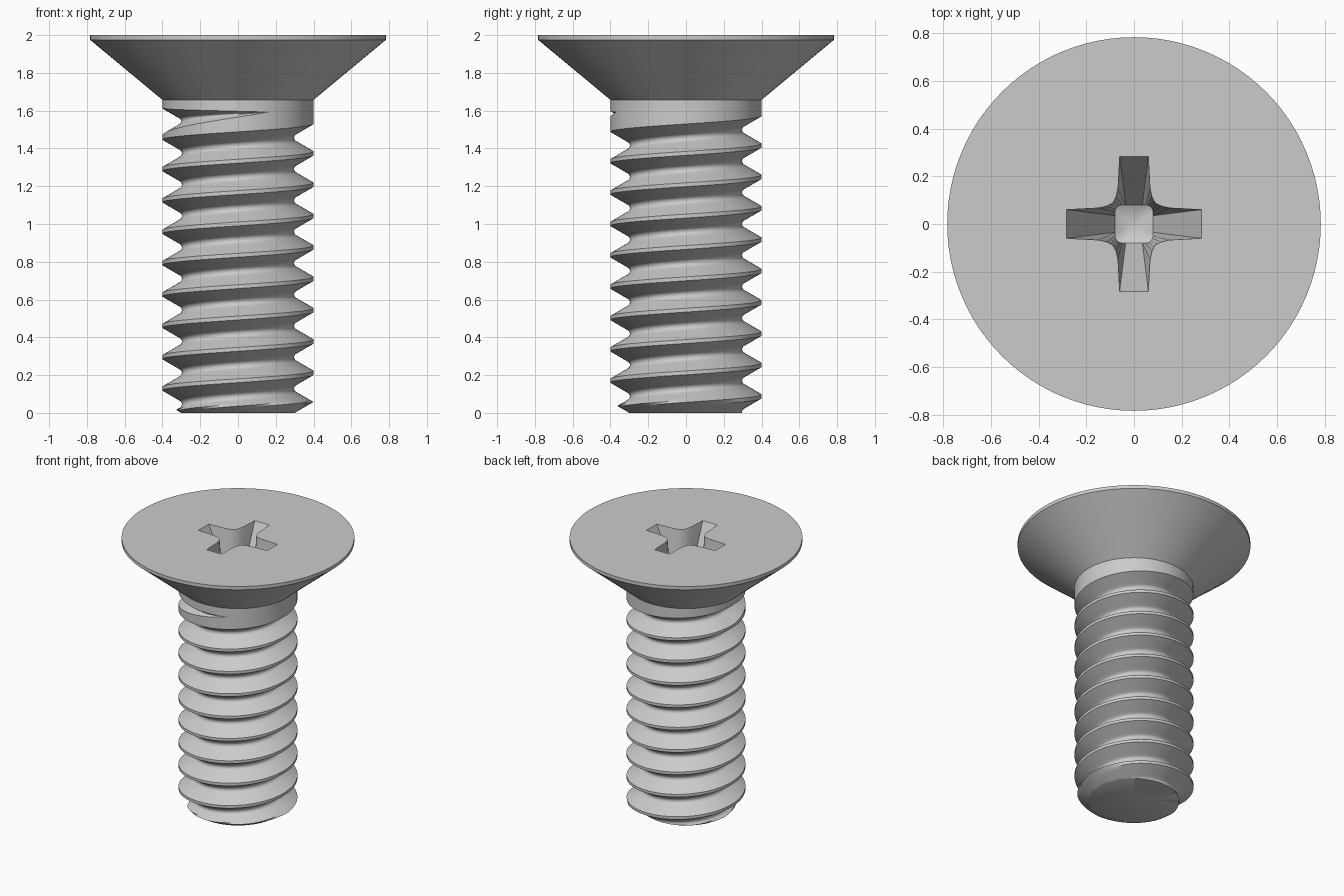
import bpy, bmesh
from math import pi, sin, cos, tan, radians

old = bpy.data.objects.get("Cube")
if old:
    bpy.data.objects.remove(old, do_unlink=True)

SEG = 96
SHANK_R, HEAD_R = 0.4, 0.783
NECK_Z, RIM_Z, TOP_Z = 1.657, 1.975, 2.0
PITCH, ROOT_DEPTH, ROOT_R = 0.166, 0.103, 0.023

steel = bpy.data.materials.new("light grey steel")
steel.use_nodes = True
grey = (0.6, 0.6, 0.6, 1)
steel.diffuse_color = grey
steel.node_tree.nodes["Principled BSDF"].inputs["Base Color"].default_value = grey


def finish(bm, name):
    mesh = bpy.data.meshes.new(name)
    bm.to_mesh(mesh)
    bm.free()
    obj = bpy.data.objects.new(name, mesh)
    bpy.context.collection.objects.link(obj)
    mesh.materials.append(steel)
    bpy.ops.object.select_all(action='DESELECT')
    obj.select_set(True)
    bpy.context.view_layer.objects.active = obj
    bpy.ops.object.shade_smooth_by_angle(angle=radians(32))
    return obj


def ring(bm, points, z):
    return [bm.verts.new((x, y, z)) for x, y in points]


def loft(bm, a, b):
    n = len(a)
    for i in range(n):
        bm.faces.new((a[i], a[(i + 1) % n], b[(i + 1) % n], b[i]))


def loop_edges(bm, verts):
    return [bm.edges.get((verts[i - 1], verts[i])) for i in range(len(verts))]


def circle(r):
    return [(r * cos(2 * pi * i / SEG), r * sin(2 * pi * i / SEG)) for i in range(SEG)]


def cross(corner):
    # repeat one inner corner of the cross around the axis
    pts = []
    for x, y in corner:
        pts.append((x, y))
    for _ in range(3):
        pts += [(-y, x) for x, y in pts[-len(corner):]]
    return pts


def mirrored(half):
    return half + [(y, x) for x, y in reversed(half)]


# countersunk head: cone, thin rim, flat top and tapered cross recess
bm = bmesh.new()
neck = ring(bm, circle(SHANK_R), NECK_Z)
rim = ring(bm, circle(HEAD_R), RIM_Z)
top = ring(bm, circle(HEAD_R), TOP_Z)
loft(bm, neck, rim)
loft(bm, rim, top)

mouth_pts = cross(mirrored([(0.282, 0.06), (0.15, 0.067), (0.115, 0.075), (0.096, 0.084)]))
floor_pts = cross(mirrored([(0.08, 0.035), (0.08, 0.05), (0.078, 0.06), (0.073, 0.068)]))
mouth = ring(bm, mouth_pts, TOP_Z)
floor = ring(bm, floor_pts, TOP_Z - 0.4)
loft(bm, floor, mouth)
tip = bm.verts.new((0, 0, TOP_Z - 0.44))
for i in range(len(floor)):
    bm.faces.new((floor[i], tip, floor[i - 1]))
mouth_edges = loop_edges(bm, mouth)
bmesh.ops.triangle_fill(bm, use_beauty=True, edges=loop_edges(bm, top) + mouth_edges,
                        normal=(0, 0, 1))
bmesh.ops.recalc_face_normals(bm, faces=bm.faces)
flat = [f for f in bm.faces if all(abs(v.co.z - TOP_Z) < 1e-5 for v in f.verts)]
if flat[0].normal.z < 0:
    bmesh.ops.reverse_faces(bm, faces=bm.faces)
finish(bm, "countersunk_head")

# groove section as (offset along the axis, depth): straight flank, round root
arc = [(ROOT_R * sin(radians(a)), ROOT_DEPTH - ROOT_R * (1 - cos(radians(a))))
       for a in range(-60, 61, 20)]
flank_z, flank_d = arc[-1]
flank = [(flank_z + flank_d * (1 - k) * tan(pi / 6), flank_d * k)
         for k in (0.8, 0.6, 0.4, 0.2, 0)]
groove = [(-z, d) for z, d in reversed(flank)] + arc + flank

# threaded shank: the groove winds up and runs out under the head
bm = bmesh.new()
rows = []
for i in range(-11 * SEG, 2 * SEG):
    turn = 2 * pi * i / SEG
    scale = min(1, max(0, 1 - turn / radians(114)))
    mid = 1.54 + PITCH * i / SEG
    row = []
    for z, d in groove:
        r = SHANK_R - d * scale
        row.append(bm.verts.new((-r * cos(turn), -r * sin(turn), mid + z * scale)))
    rows.append(row)
for i in range(len(rows) - 1):
    a, b = rows[i], rows[i + 1]
    for j in range(len(groove) - 1):
        bm.faces.new((a[j], b[j], b[j + 1], a[j + 1]))
    if i + SEG + 1 < len(rows):
        c, d = rows[i + SEG], rows[i + SEG + 1]
        bm.faces.new((a[-1], b[-1], d[0], c[0]))
bmesh.ops.remove_doubles(bm, verts=bm.verts, dist=0.0002)


def cut(z, **side):
    bmesh.ops.bisect_plane(bm, geom=bm.verts[:] + bm.edges[:] + bm.faces[:],
                           plane_co=(0, 0, z), plane_no=(0, 0, 1), **side)


cut(NECK_Z, clear_outer=True)
cut(0, clear_inner=True)

# chamfered point and flat end
for v in bm.verts:
    r = v.co.xy.length
    limit = 0.3 + 1.73 * max(v.co.z, 0)
    if r > limit:
        v.co.x *= limit / r
        v.co.y *= limit / r
bmesh.ops.recalc_face_normals(bm, faces=bm.faces)
if sum(f.normal.xy.dot(f.calc_center_median().xy) for f in bm.faces) < 0:
    bmesh.ops.reverse_faces(bm, faces=bm.faces)
end = [e for e in bm.edges if e.is_boundary and all(abs(v.co.z) < 1e-4 for v in e.verts)]
centre = bm.verts.new((0, 0, 0))
for e in end:
    a, b = e.verts
    f = bm.faces.new((a, b, centre))
    f.normal_update()
    if f.normal.z > 0:
        f.normal_flip()
finish(bm, "threaded_shank")
